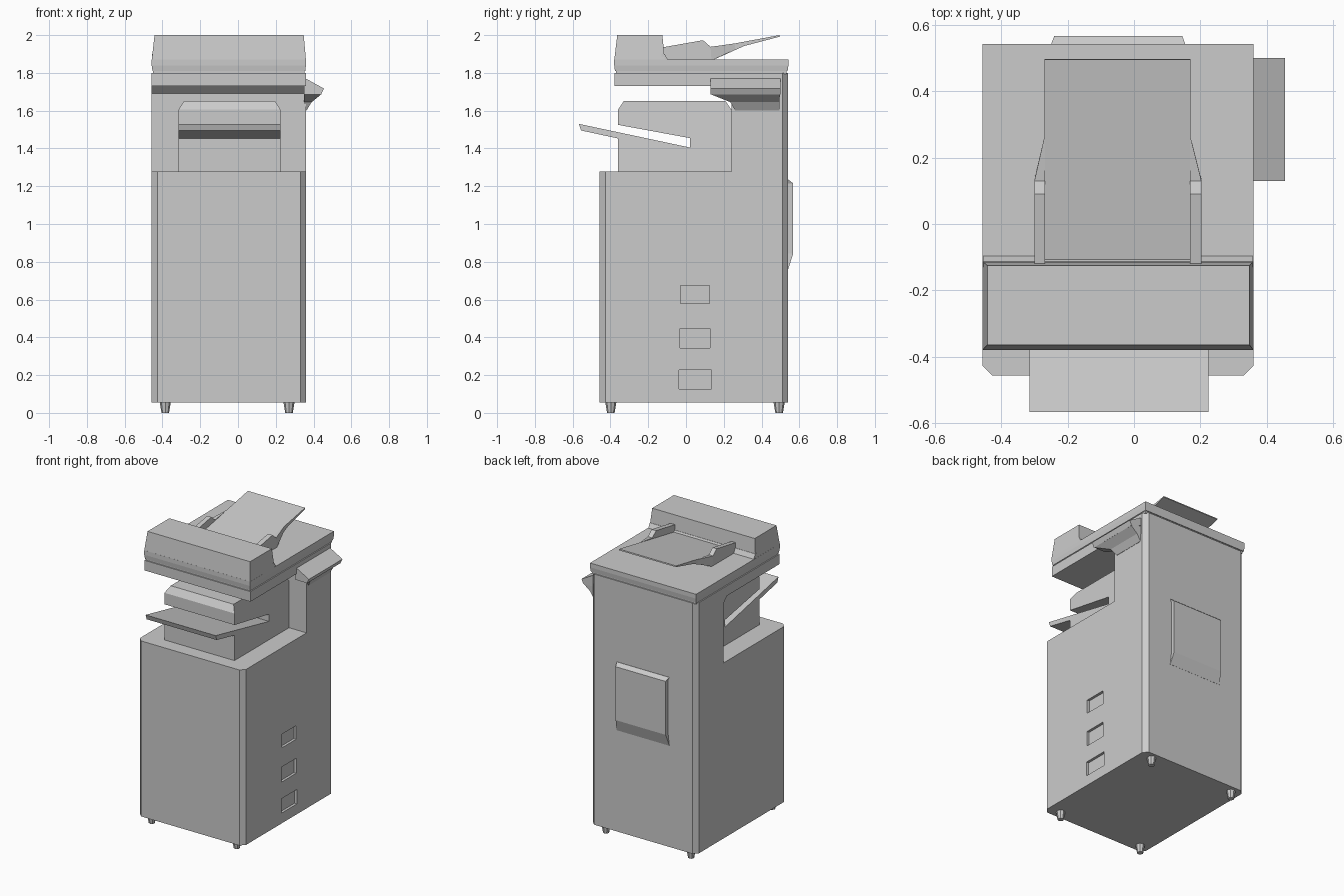
import bpy, bmesh
from mathutils import Vector

if "Cube" in bpy.data.objects:
    bpy.data.objects.remove(bpy.data.objects["Cube"])


def finish(name, bm):
    bmesh.ops.recalc_face_normals(bm, faces=bm.faces[:])
    me = bpy.data.meshes.new(name)
    bm.to_mesh(me)
    bm.free()
    ob = bpy.data.objects.new(name, me)
    bpy.context.collection.objects.link(ob)
    return ob


def prism(profile, axis, lo, hi):
    """Extrude a 2D profile along x (points are y,z) or y (points are x,z)."""
    bm = bmesh.new()
    place = (lambda p, t: (t, p[0], p[1])) if axis == 'x' else (lambda p, t: (p[0], t, p[1]))
    a = [bm.verts.new(place(p, lo)) for p in profile]
    b = [bm.verts.new(place(p, hi)) for p in profile]
    n = len(profile)
    bm.faces.new(a)
    bm.faces.new(b)
    for i in range(n):
        j = (i + 1) % n
        bm.faces.new((a[i], a[j], b[j], b[i]))
    return bm


def stack(name, *levels):
    """Loft through horizontal rectangles (x0, x1, y0, y1, z)."""
    bm = bmesh.new()
    rings = [[bm.verts.new(c) for c in ((x0, y0, z), (x1, y0, z), (x1, y1, z), (x0, y1, z))]
             for x0, x1, y0, y1, z in levels]
    bm.faces.new(rings[0])
    bm.faces.new(rings[-1])
    for a, b in zip(rings, rings[1:]):
        for i in range(4):
            j = (i + 1) % 4
            bm.faces.new((a[i], a[j], b[j], b[i]))
    return finish(name, bm)


X0, X1 = -0.457, 0.36

# Cabinet, rear column and scanner bed as one C-shaped side profile
bm = prism([(-0.457, 0.055), (0.54, 0.055), (0.54, 1.80), (-0.378, 1.80), (-0.378, 1.73),
            (0.20, 1.73), (0.24, 1.692), (0.24, 1.277), (-0.457, 1.277)], 'x', X0, X1)
corners = []
for e in bm.edges:
    a, b = e.verts
    if abs(a.co.z - b.co.z) > 1 and abs(a.co.y - b.co.y) < 1e-4:
        corners.append(e)
bmesh.ops.bevel(bm, geom=corners, offset=0.03, offset_type='OFFSET', segments=1, affect='EDGES')
cabinet = finish("cabinet", bm)

# Recessed drawer grips on the right side
for i, (y0, y1, z0, z1) in enumerate([(-0.03, 0.125, 0.58, 0.675),
                                      (-0.033, 0.127, 0.343, 0.447),
                                      (-0.038, 0.135, 0.127, 0.227)]):
    cut = stack(f"grip_cutter_{i}", (X1 - 0.018, X1 + 0.05, y0, y1, z0),
                (X1 - 0.018, X1 + 0.05, y0, y1, z1))
    cut.hide_render = True
    cut.hide_viewport = False
    cut.display_type = 'WIRE'
    mod = cabinet.modifiers.new(f"grip_{i}", 'BOOLEAN')
    mod.object = cut
    mod.operation = 'DIFFERENCE'
    mod.solver = 'EXACT'

# Tapered feet
for x in (-0.385, 0.27):
    for y in (-0.398, 0.493):
        bm = bmesh.new()
        bmesh.ops.create_cone(bm, cap_ends=True, segments=8, radius1=0.02, radius2=0.03, depth=0.06)
        bmesh.ops.translate(bm, verts=bm.verts[:], vec=Vector((x, y, 0.03)))
        finish("foot", bm)

# Rear cover with sloped rim
stack("rear_cover", (-0.25, 0.155, 0.53, 0.541, 0.76), (-0.24, 0.145, 0.53, 0.567, 0.843),
      (-0.24, 0.145, 0.53, 0.567, 1.215), (-0.25, 0.155, 0.53, 0.541, 1.236))

# Finisher with slanted output tray, top edges chamfered all round
bm = prism([(0.24, 1.27), (0.24, 1.605), (0.21, 1.65), (-0.33, 1.65), (-0.36, 1.605),
            (-0.36, 1.525), (0.02, 1.455), (0.02, 1.405), (-0.567, 1.53), (-0.555, 1.495),
            (-0.36, 1.453), (-0.36, 1.27)], 'x', -0.315, 0.225)
for v in bm.verts:
    if v.co.z > 1.64:
        v.co.x += 0.028 if v.co.x < 0 else -0.028
finish("output_unit", bm)

# Scanner lid above a thin shadow gap
stack("lid_gap", (X0 + .008, X1 - .008, -0.37, 0.532, 1.795), (X0 + .008, X1 - .008, -0.37, 0.532, 1.815))
stack("scanner_lid", (X0 + .004, X1 - .004, -0.376, 0.538, 1.81), (X0, X1, -0.38, 0.542, 1.84),
      (X0, X1, -0.38, 0.542, 1.87))

# Document feeder with a small sloped foot behind it
stack("feeder", (X0, X1, -0.38, -0.112, 1.865), (X0 + .015, X1 - .012, -0.364, -0.125, 2.0))
finish("feeder_foot", prism([(-0.13, 1.865), (-0.093, 1.865), (-0.113, 1.90), (-0.13, 1.90)],
                            'x', X0 + .002, X1 - .002))

# Feeder tray rising to the rear
finish("feeder_tray", prism([(-0.125, 1.865), (0.135, 1.865), (0.31, 1.943), (0.497, 1.992),
                             (0.495, 2.0), (0.13, 1.932), (-0.125, 1.885)], 'x', -0.27, 0.17))

# Mirrored tray side guides, narrowing to the rear
for side, inner, outer in (("left", -0.268, -0.30), ("right", 0.168, 0.203)):
    bm = prism([(-0.125, 1.865), (-0.125, 1.935), (0.09, 1.973), (0.13, 1.938), (0.26, 1.956),
                (0.26, 1.923), (0.135, 1.865)], 'x', inner, outer)
    for v in bm.verts:
        if v.co.y > 0.2 and abs(v.co.x - outer) < 1e-4:
            v.co.x = inner + (outer - inner) * 0.08
    bmesh.ops.connect_verts_nonplanar(bm, angle_limit=0.02, faces=bm.faces[:])
    finish(f"{side}_tray_guide", bm)

# Control shelf on the right with its tapered bracket
finish("control_shelf", prism([(0.35, 1.775), (0.455, 1.717), (0.44, 1.685), (0.35, 1.715)],
                              'y', 0.13, 0.50))
stack("shelf_bracket", (0.35, 0.362, 0.26, 0.495, 1.60), (0.35, 0.39, 0.235, 0.495, 1.645),
      (0.35, 0.44, 0.132, 0.497, 1.686), (0.35, 0.36, 0.132, 0.497, 1.74))
